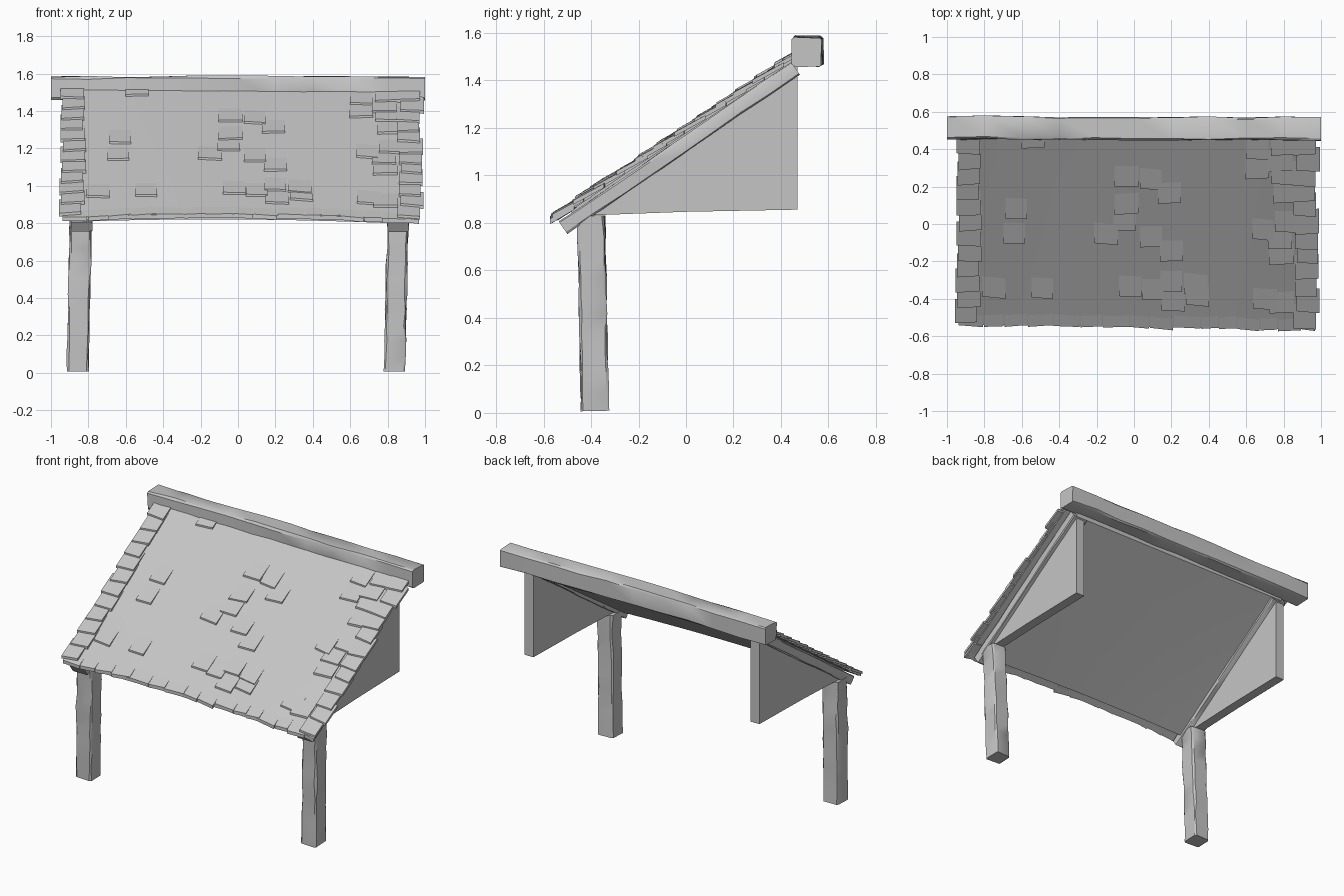
import bpy, bmesh, math, random
from mathutils import Vector

random.seed(4)
cube = bpy.data.objects.get("Cube")
if cube:
    bpy.data.objects.remove(cube, do_unlink=True)

grey = bpy.data.materials.new("plain grey")
grey.use_nodes = True
grey.diffuse_color = (0.56, 0.56, 0.56, 1)
grey.node_tree.nodes["Principled BSDF"].inputs["Base Color"].default_value = (0.56, 0.56, 0.56, 1)

SLOPE = 0.68
EAVE = -0.55


def finish(bm, name, angle=35):
    bmesh.ops.recalc_face_normals(bm, faces=bm.faces)
    mesh = bpy.data.meshes.new(name)
    bm.to_mesh(mesh)
    bm.free()
    mesh.materials.append(grey)
    mesh.shade_smooth()
    mesh.set_sharp_from_angle(angle=math.radians(angle))
    obj = bpy.data.objects.new(name, mesh)
    bpy.context.collection.objects.link(obj)


def jitter(amount):
    return random.uniform(-amount, amount)


def bridge(bm, rings):
    """Skin a list of vertex rings and cap both ends."""
    n = len(rings[0])
    for low, high in zip(rings, rings[1:]):
        for i in range(n):
            j = (i + 1) % n
            bm.faces.new((low[i], low[j], high[j], high[i]))
    bm.faces.new(rings[0])
    bm.faces.new(rings[-1])


def hewn_beam(name, start, end, side, width, depth, segments, rough=0.004,
              chamfer=0.009, bow=(0, 0, 0)):
    """Rough timber with chamfered corners and slightly uneven faces."""
    start, end, side = Vector(start), Vector(end), Vector(side)
    up = (end - start).normalized().cross(side).normalized()
    w, d, c = width / 2, depth / 2, chamfer
    profile = [(w - c, -d), (w, c - d), (w, d - c), (w - c, d),
               (c - w, d), (-w, d - c), (-w, c - d), (c - w, -d)]
    bm = bmesh.new()
    rings = []
    for k in range(segments + 1):
        t = k / segments
        centre = start.lerp(end, t) + Vector(bow) * math.sin(math.pi * t)
        ring = []
        for a, b in profile:
            p = centre + side * (a + jitter(rough)) + up * (b + jitter(rough))
            ring.append(bm.verts.new(p))
        rings.append(ring)
    bridge(bm, rings)
    finish(bm, name, 32)


def roof_point(x, y, lift=0.0):
    """Point on the gently bowed roof surface."""
    fade = max(0.0, min(1.0, (0.47 - y) / (0.47 - EAVE)))
    bow = 0.022 * (1 - (x / 0.95) ** 2) * fade
    return Vector((x, y - 0.014 * x * fade, 0.825 + SLOPE * (y - EAVE) + bow + lift - 0.006 * x))


def roof_layer(name, x0, x1, y0, y1, top, bottom, cols=16, rows=8):
    """Bowed sheet between two offsets from the roof surface."""
    bm = bmesh.new()
    ys = [y0 + (y1 - y0) * j / rows for j in range(rows + 1)]
    rings = []
    for i in range(cols + 1):
        x = x0 + (x1 - x0) * i / cols
        ring = [bm.verts.new(roof_point(x, y, top)) for y in ys]
        ring += [bm.verts.new(roof_point(x, y, bottom)) for y in reversed(ys)]
        rings.append(ring)
    bridge(bm, rings)
    finish(bm, name)


def add_tile(bm, x, y, width, length=0.13, low=0.018, high=0.002, thick=0.018):
    """One shingle, raised at its lower edge."""
    skew = jitter(0.006)
    rings = []
    for dy, lift in ((0, low), (length, high)):
        ring = []
        for sx, drop in ((-1, 0), (1, 0), (1, thick), (-1, thick)):
            p = roof_point(x + sx * width / 2, y + dy + sx * skew, lift - drop)
            ring.append(bm.verts.new(p))
        rings.append(ring)
    bridge(bm, rings)


# Posts
hewn_beam("right_post", (0.837, -0.383, 0.008), (0.855, -0.4, 0.83), (1, 0, 0), 0.112, 0.115, 10)
hewn_beam("left_post", (-0.858, -0.383, 0.008), (-0.84, -0.4, 0.83), (1, 0, 0), 0.116, 0.115, 10)

# Sloping rafters and the triangular panels under them
for label, rafter_x, panel_x in (("right", 0.857, 0.852), ("left", -0.835, -0.848)):
    hewn_beam(label + "_rafter", (rafter_x, -0.518, 0.78), (rafter_x, 0.462, 1.45),
              (1, 0, 0), 0.115, 0.06, 8, 0.0025, 0.006)
    bm = bmesh.new()
    outline = [(-0.4, 0.832), (0.0, 0.847), (0.47, 0.856), (0.47, 1.44)]
    rings = [[bm.verts.new((panel_x + s, y, z)) for y, z in outline] for s in (-0.033, 0.033)]
    bridge(bm, rings)
    finish(bm, label + "_gable_panel")

# Ridge beam
hewn_beam("ridge_beam", (-1.0, 0.517, 1.52), (1.0, 0.51, 1.518), (0, 1, 0),
          0.122, 0.122, 10, 0.005, 0.009, (0, -0.003, 0.006))

# Roof sheet with a thick backing set back from the eave
roof_layer("roof_sheet", -0.92, 0.95, EAVE, 0.49, 0, -0.02)
roof_layer("roof_backing", -0.86, 0.88, EAVE + 0.08, 0.47, -0.018, -0.08)

# Shingles
bm = bmesh.new()
x = -0.94
while x < 0.9:
    width = min(random.uniform(0.09, 0.15), 0.97 - x)
    add_tile(bm, x + width / 2, EAVE - 0.006 + jitter(0.006), width - 0.005, 0.1, 0.005, -0.003, 0.022)
    x += width
for row in range(12):
    y = EAVE + 0.01 + row * 0.083
    add_tile(bm, -0.885 + jitter(0.014), y, 0.125 + jitter(0.01))
    add_tile(bm, 0.92 + jitter(0.012), y + jitter(0.008), 0.12 + jitter(0.01))
    # Second column thickening the right edge
    if row in (1, 4, 5, 6, 8, 9, 10, 11):
        add_tile(bm, 0.80 + jitter(0.02), y + jitter(0.01), 0.13, 0.12, 0.013, -0.001)

# Scattered raised shingles: x position and height of the lower edge
loose = [(-0.54, 1.49), (-0.04, 1.35), (0.09, 1.34), (0.19, 1.29), (-0.04, 1.25),
         (-0.05, 1.19), (-0.15, 1.14), (0.09, 1.13), (0.2, 1.08), (-0.64, 1.14),
         (-0.63, 1.23), (-0.49, 0.94), (-0.02, 0.95), (0.1, 0.94), (0.21, 0.9),
         (0.2, 0.97), (0.33, 0.96), (0.34, 0.92), (0.7, 0.91), (-0.75, 0.94),
         (0.66, 1.45), (0.66, 1.38), (0.69, 1.16)]
for x, z in loose:
    add_tile(bm, x, EAVE + (z - 0.84) / SLOPE, 0.12 + jitter(0.01), 0.12, 0.011, -0.001)
finish(bm, "shingles", 20)
